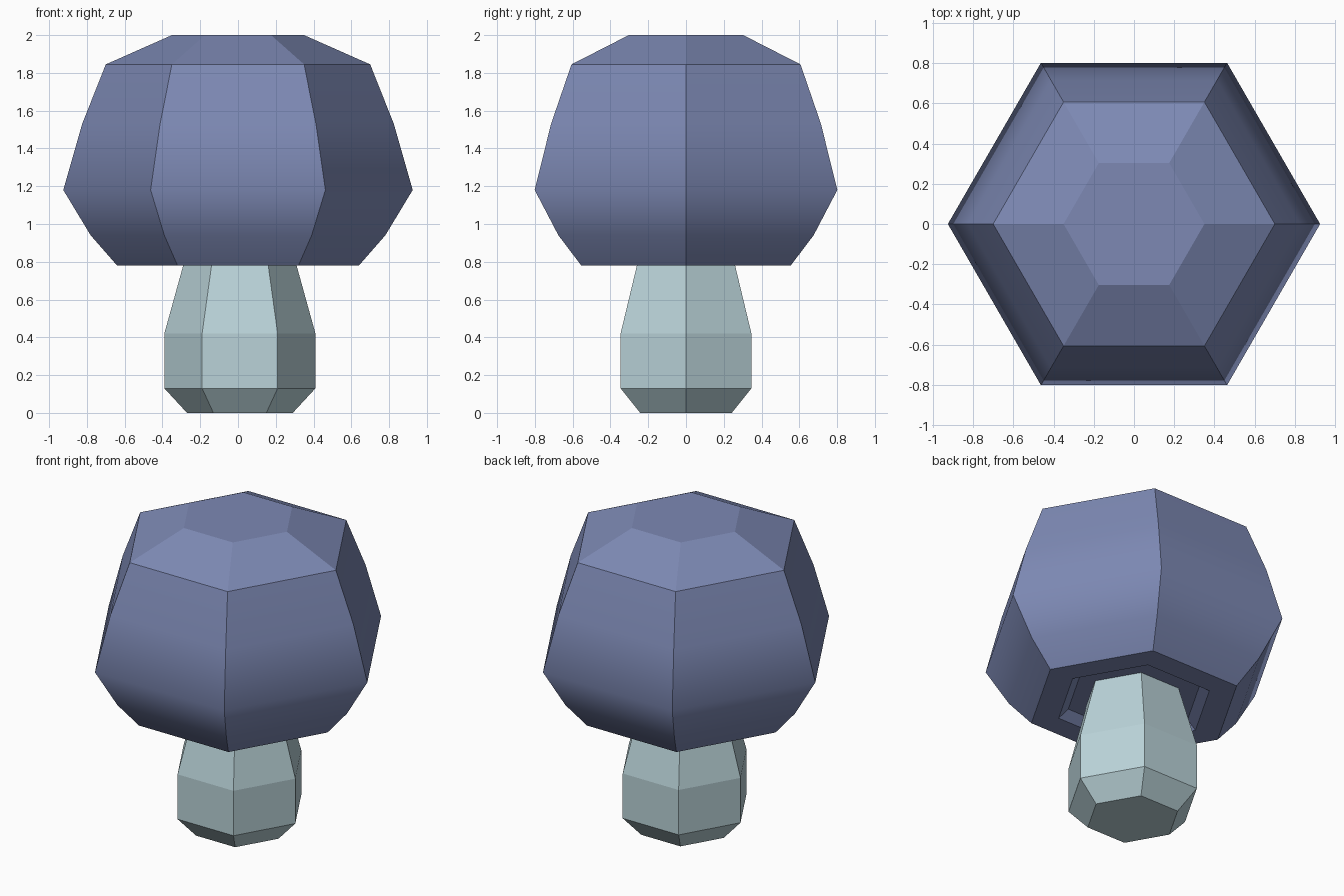
import bpy, bmesh
from math import cos, sin, pi, radians

if "Cube" in bpy.data.objects:
    bpy.data.objects.remove(bpy.data.objects["Cube"])

SIDES = 6


def material(name, rgb):
    mat = bpy.data.materials.new(name)
    mat.diffuse_color = (*rgb, 1)
    mat.use_nodes = True
    mat.node_tree.nodes["Principled BSDF"].inputs["Base Color"].default_value = mat.diffuse_color
    return mat


def lathe_hex(name, profile, mat, x=0.0):
    """Closed six-sided solid from a (radius, z) profile, capped at both ends."""
    bm = bmesh.new()
    rings = [[bm.verts.new((x + r * cos(2 * pi * i / SIDES), r * sin(2 * pi * i / SIDES), z))
              for i in range(SIDES)] for r, z in profile]
    for a, b in zip(rings, rings[1:]):
        for i in range(SIDES):
            j = (i + 1) % SIDES
            bm.faces.new((a[i], a[j], b[j], b[i]))
    bm.faces.new(rings[0][::-1])
    bm.faces.new(rings[-1])
    bmesh.ops.recalc_face_normals(bm, faces=bm.faces)
    mesh = bpy.data.meshes.new(name)
    bm.to_mesh(mesh)
    bm.free()
    mesh.materials.append(mat)
    obj = bpy.data.objects.new(name, mesh)
    bpy.context.collection.objects.link(obj)
    return obj


# Stem: flat-faced, slightly bulging towards the foot
lathe_hex("stem", [(0.28, 0), (0.40, 0.13), (0.40, 0.42), (0.285, 0.835)],
          material("stem_pale", (0.49, 0.65, 0.69)), x=0.01)

# Cap: shallow recess underneath, flat rim, bulging sides, faceted roof
cap = lathe_hex("cap", [(0.41, 0.83), (0.47, 0.78), (0.64, 0.78), (0.78, 0.94), (0.925, 1.18),
                        (0.825, 1.53), (0.70, 1.845), (0.35, 2.0)],
                material("cap_blue", (0.205, 0.25, 0.456)))

# Sides shade smoothly up and down; roof and underside stay flat
bpy.context.view_layer.objects.active = cap
cap.select_set(True)
bpy.ops.object.shade_smooth_by_angle(angle=radians(43))
for poly in cap.data.polygons:
    if poly.center.z > 1.85 or poly.center.z < 0.84:
        poly.use_smooth = False
